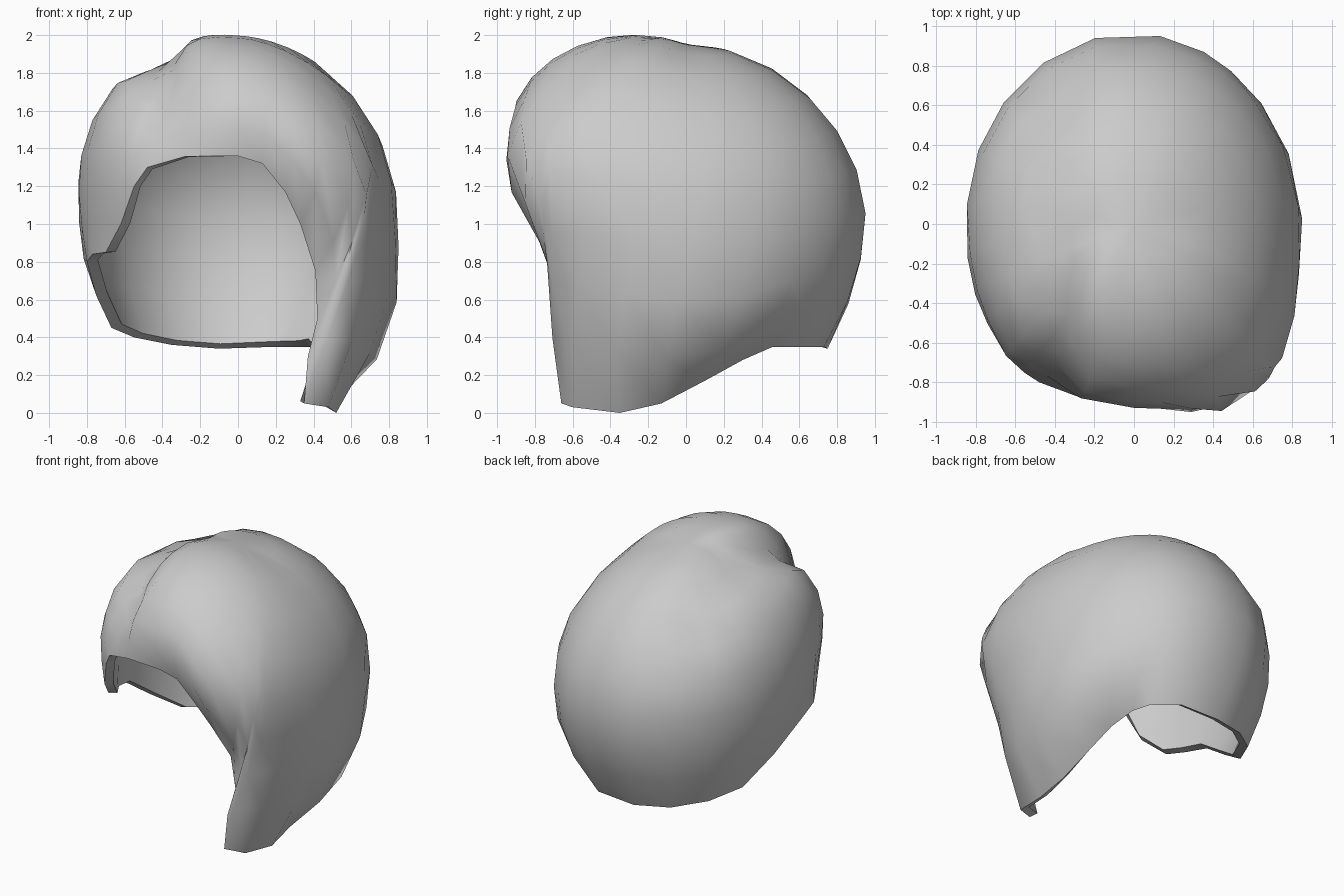
import bpy, bmesh, math
from mathutils import Vector

cube = bpy.data.objects.get("Cube")
if cube:
    bpy.data.objects.remove(cube)

CENTRE = Vector((0, 0, 1.05))
RADII = Vector((0.845, 0.96, 0.9))
ROWS = 9

# Lower hem of the hair, from the middle of the fringe round by the long lock
HEM = [
    (0, -.9, 1.36), (.13, -.89, 1.32), (.25, -.86, 1.17), (.33, -.79, 1),
    (.41, -.67, .75), (.42, -.63, .5), (.37, -.65, .3), (.35, -.66, .05),
    (.48, -.6, .03), (.52, -.35, 0), (.51, -.13, .05), (.48, .1, .17),
    (.45, .3, .28), (.4, .46, .35), (.36, .6, .35), (.2, .73, .35),
    (-.1, .75, .34), (-.35, .68, .36), (-.55, .52, .4), (-.67, .3, .45),
    (-.75, .05, .62), (-.8, -.2, .8), (-.77, -.38, .84), (-.7, -.5, .85),
    (-.62, -.66, 1), (-.55, -.74, 1.2), (-.48, -.8, 1.3), (-.28, -.88, 1.36),
]


def direction(polar, around):
    return Vector((math.sin(polar) * math.sin(around),
                   -math.sin(polar) * math.cos(around), math.cos(polar)))


def fullness(d):
    """Swell of the hair over a plain ellipsoid in direction d."""
    left, right = max(d.x, 0), max(-d.x, 0)
    front, back = max(-d.y, 0), max(d.y, 0)
    up, down = max(d.z, 0), max(-d.z, 0)
    cheek = math.exp(-((d.z - .2) / .42) ** 2)
    return (1 + up * (.36 * front - .06 * back - .065 * left + .13 * right)
            + .4 * left * front ** 2 * cheek
            + .6 * left * down ** 2 * (1 - front)
            - .04 * right * front)


def to_world(u):
    """Unit space to model space, with the parting pressed in."""
    p = Vector(a * b for a, b in zip(u, RADII))
    high = min(max((p.z - .25) / .25, 0), 1)
    depth = .12 if p.y < 0 else .08
    p *= 1 - depth * high * math.exp(-((p.x + .42) / .11) ** 2)
    return p + CENTRE


def hair_column(index, hem):
    rel = Vector(hem) - CENTRE
    u = Vector(a / b for a, b in zip(rel, RADII))
    size = u.length
    polar = math.acos(u.z / size)
    around = math.atan2(u.x, -u.y) % math.tau
    start = (around + index / len(HEM) * math.tau) / 2
    tuck = size / fullness(u / size)
    points = []
    for row in range(1, ROWS + 1):
        t = row / ROWS
        d = direction(polar * t, start + (around - start) * t * t)
        points.append(to_world(d * fullness(d) * (1 + (tuck - 1) * t ** 7)))
    return points


# Hair shell
bm = bmesh.new()
crown = bm.verts.new(to_world(Vector((0, 0, 1))))
columns = [[bm.verts.new(p) for p in hair_column(i, h)] for i, h in enumerate(HEM)]
for i, a in enumerate(columns):
    b = columns[(i + 1) % len(columns)]
    bm.faces.new((crown, a[0], b[0]))
    for r in range(ROWS - 1):
        bm.faces.new((a[r], a[r + 1], b[r + 1], b[r]))

mesh = bpy.data.meshes.new("hair")
bm.to_mesh(mesh)
bm.free()
hair = bpy.data.objects.new("hair", mesh)
bpy.context.collection.objects.link(hair)

# Grey colour
grey = bpy.data.materials.new("hair_grey")
grey.use_nodes = True
colour = (.6, .6, .6, 1)
grey.diffuse_color = colour
grey.node_tree.nodes["Principled BSDF"].inputs["Base Color"].default_value = colour
mesh.materials.append(grey)

# Thickness and shading
bpy.ops.object.select_all(action='DESELECT')
hair.select_set(True)
bpy.context.view_layer.objects.active = hair
shell = hair.modifiers.new("thickness", 'SOLIDIFY')
shell.thickness = .06
shell.offset = -1
bpy.ops.object.modifier_apply(modifier=shell.name)
bpy.ops.object.shade_smooth_by_angle(angle=math.radians(65))
